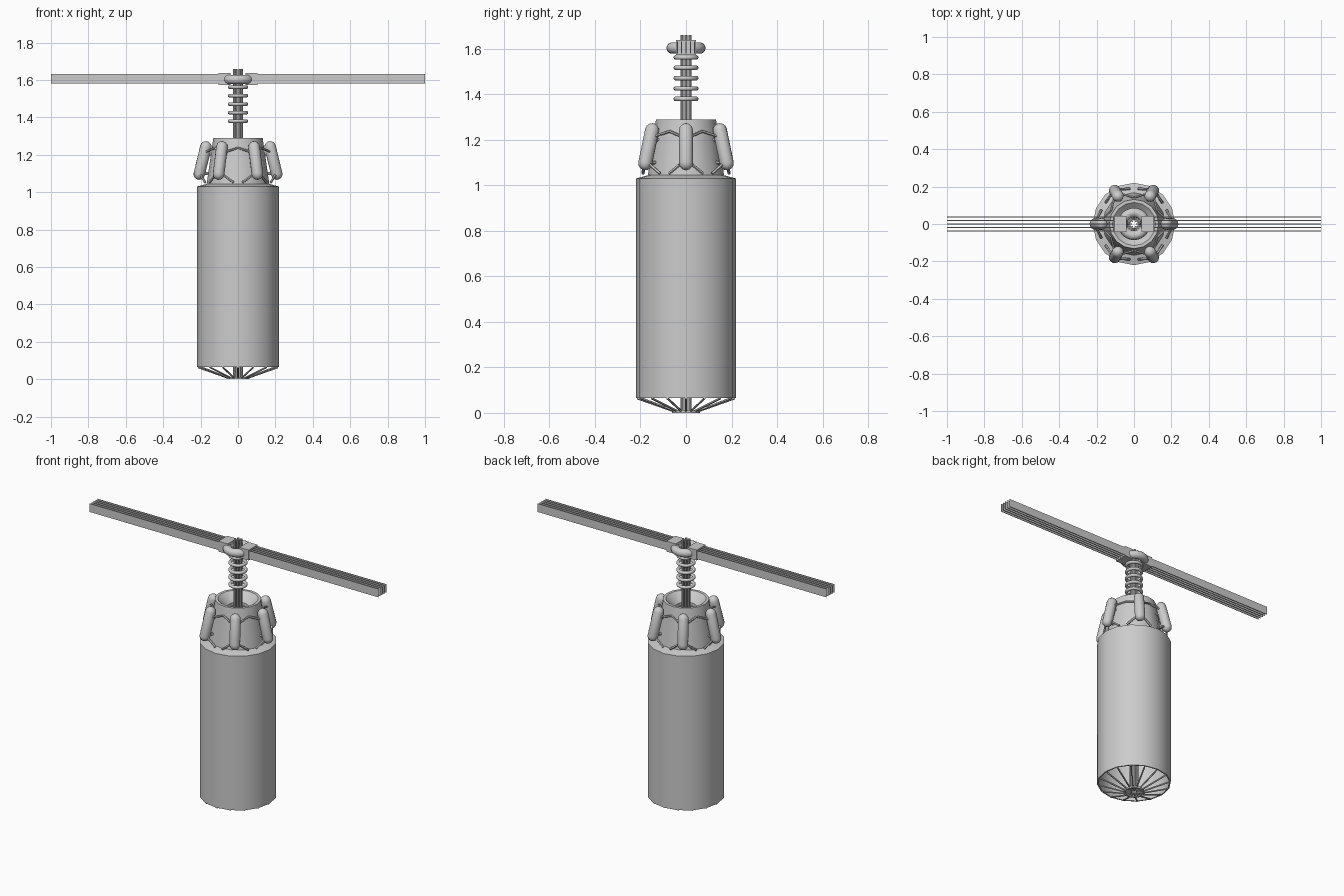
import bpy, bmesh, math
from mathutils import Vector

if "Cube" in bpy.data.objects:
    bpy.data.objects.remove(bpy.data.objects["Cube"])

metal = bpy.data.materials.new("grey_metal")
metal.diffuse_color = (0.6, 0.6, 0.6, 1)
metal.use_nodes = True
metal.node_tree.nodes["Principled BSDF"].inputs["Base Color"].default_value = metal.diffuse_color


def finish(name, bm, smooth=35):
    me = bpy.data.meshes.new(name)
    bm.to_mesh(me)
    bm.free()
    ob = bpy.data.objects.new(name, me)
    bpy.context.collection.objects.link(ob)
    me.materials.append(metal)
    if smooth:
        bpy.ops.object.select_all(action='DESELECT')
        ob.select_set(True)
        bpy.context.view_layer.objects.active = ob
        bpy.ops.object.shade_smooth_by_angle(angle=math.radians(smooth))
    return ob


def polar(r, a, z):
    return Vector((r * math.cos(a), r * math.sin(a), z))


def loft(bm, rings, closed=False, caps=False):
    rows = [[bm.verts.new(p) for p in ring] for ring in rings]
    pairs = list(zip(rows, rows[1:]))
    if closed:
        pairs.append((rows[-1], rows[0]))
    n = len(rows[0])
    for a, b in pairs:
        for i in range(n):
            j = (i + 1) % n
            bm.faces.new((a[i], a[j], b[j], b[i]))
    if caps:
        bm.faces.new(rows[0][::-1])
        bm.faces.new(rows[-1])


def lathe(bm, profile, n, closed=False):
    loft(bm, [[polar(r, math.tau * i / n, z) for i in range(n)] for r, z in profile], closed)


def torus(bm, R, r, z, n=24, m=10):
    lathe(bm, [(R + r * math.cos(math.tau * k / m), z + r * math.sin(math.tau * k / m))
               for k in range(m)], n, True)


def tube(bm, p, q, r, n=6, rounded=False):
    p, q = Vector(p), Vector(q)
    d = (q - p).normalized()
    side = d.orthogonal().normalized()
    up = d.cross(side)
    stations = [(p, r), (q, r)]
    if rounded:
        # hemispherical ends
        steps = [math.radians(t) for t in (80, 55, 28, 0)]
        stations = [(p - d * r * math.sin(t), r * math.cos(t)) for t in steps]
        stations += [(q + d * r * math.sin(t), r * math.cos(t)) for t in steps[::-1]]
    loft(bm, [[c + s * (side * math.cos(math.tau * i / n) + up * math.sin(math.tau * i / n))
               for i in range(n)] for c, s in stations], caps=True)


def box(bm, lo, hi):
    rings = [[(x, y, z) for x, y in ((lo[0], lo[1]), (hi[0], lo[1]), (hi[0], hi[1]), (lo[0], hi[1]))]
             for z in (lo[2], hi[2])]
    loft(bm, rings, caps=True)


# Hollow tank, open at the bottom
bm = bmesh.new()
lathe(bm, [(0.22, 0.065), (0.22, 1.03), (0.165, 1.045), (0.155, 1.03), (0.212, 1.02), (0.212, 0.065)], 16, True)
finish("tank", bm, 50)

# Tapered collar with a funnel mouth
bm = bmesh.new()
lathe(bm, [(0.168, 1.04), (0.132, 1.29), (0.115, 1.29), (0.06, 1.24), (0.06, 1.22), (0.11, 1.22), (0.155, 1.04)], 16, True)
finish("collar", bm)

# Six leaning capsules around the collar, with their bracket bars
caps, bars = bmesh.new(), bmesh.new()
for k in range(6):
    a = math.tau * k / 6
    tube(caps, polar(0.207, a, 1.097), polar(0.172, a, 1.242), 0.031, 14, True)
    for s in (-1, 1):
        tube(bars, polar(0.175, a + s * 0.12, 1.215), polar(0.143, a + s * math.pi / 6, 1.237), 0.006)
        tube(bars, polar(0.2, a + s * 0.14, 1.09), polar(0.19, a + s * 0.4, 1.052), 0.007)
    for z, r in ((1.20, 0.18), (1.10, 0.2)):
        tube(bars, polar(0.14, a, z), polar(r, a, z), 0.008)
finish("capsules", caps)
finish("bracket_bars", bars)

# Bundle of rods forming the mast
bm = bmesh.new()
for k in range(6):
    a = math.tau * k / 6
    tube(bm, polar(0.02, a, 0.005), polar(0.02, a, 1.66), 0.007, 8)
finish("mast_rods", bm)

# Stack of rings around the mast
bm = bmesh.new()
for k in range(5):
    torus(bm, 0.045, 0.010, 1.38 + 0.0455 * k)
finish("mast_rings", bm, 60)

# Thick hub ring
bm = bmesh.new()
torus(bm, 0.061, 0.025, 1.603, 28, 14)
finish("hub_ring", bm, 60)

# Clamps and thin blade slats on both sides
clamp, slats = bmesh.new(), bmesh.new()
for s in (-1, 1):
    x = sorted((s * 0.04, s * 0.105))
    box(clamp, (x[0], -0.044, 1.573), (x[1], 0.044, 1.638))
    x = sorted((s * 0.09, s * 1.0))
    for k in range(5):
        y = -0.038 + 0.019 * k
        box(slats, (x[0], y - 0.002, 1.58), (x[1], y + 0.002, 1.632))
finish("blade_clamps", clamp, 0)
finish("blade_slats", slats, 0)

# Spoked base with a small foot ring
bm = bmesh.new()
for k in range(16):
    a = math.tau * k / 16
    tube(bm, polar(0.214, a, 0.064), polar(0.055, a, 0.008), 0.005)
    tube(bm, polar(0.055, a, 0.007), polar(0.022, a, 0.007), 0.005)
finish("base_spokes", bm)
bm = bmesh.new()
lathe(bm, [(0.062, 0.0), (0.062, 0.012), (0.05, 0.012), (0.05, 0.0)], 16, True)
finish("foot_ring", bm)

# Make all surfaces face outward
for ob in bpy.data.objects:
    bm = bmesh.new()
    bm.from_mesh(ob.data)
    bmesh.ops.recalc_face_normals(bm, faces=bm.faces[:])
    bm.to_mesh(ob.data)
    bm.free()
